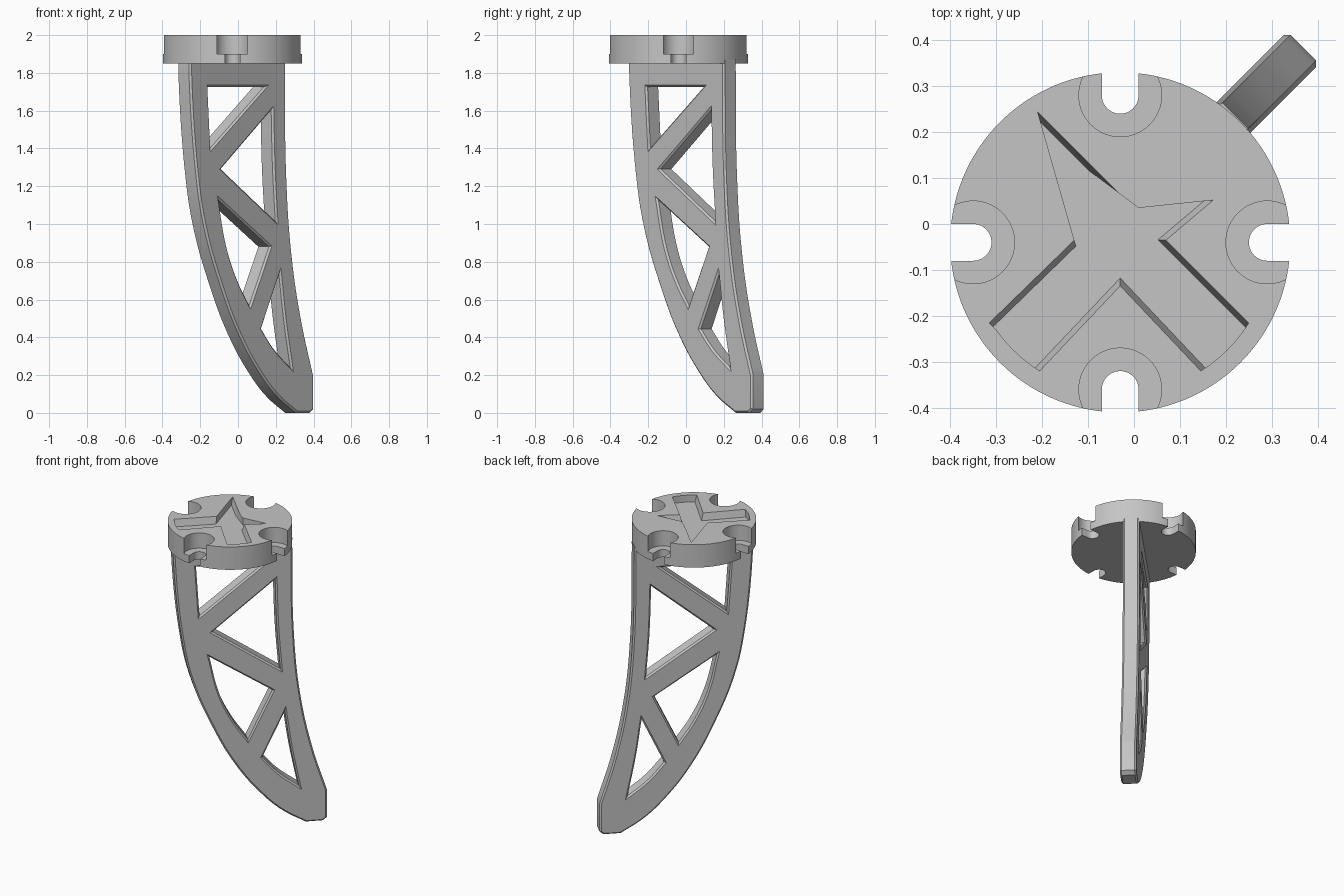
import bpy, bmesh, math
from mathutils import Vector, geometry

if "Cube" in bpy.data.objects:
    bpy.data.objects.remove(bpy.data.objects["Cube"], do_unlink=True)

GREY = (0.56, 0.56, 0.56, 1)
grey = bpy.data.materials.new("plain_grey")
grey.use_nodes = True
grey.diffuse_color = GREY
grey.node_tree.nodes["Principled BSDF"].inputs["Base Color"].default_value = GREY

CENTRE = Vector((-0.03, -0.04))
ROOT2 = math.sqrt(2)


def ring(centre, radius, start=0, end=360, steps=64):
    """Points along an arc, both ends included unless it closes."""
    n = steps if end - start == 360 else steps - 1
    return [centre + Vector((math.cos(a), math.sin(a))) * radius
            for a in (math.radians(start + (end - start) * i / n) for i in range(steps))]


def prism(name, top, z0, z1, bottom=None):
    """Solid between a lower and an upper outline."""
    bm = bmesh.new()
    lo = [bm.verts.new((p.x, p.y, z0)) for p in (bottom or top)]
    hi = [bm.verts.new((p.x, p.y, z1)) for p in top]
    bm.faces.new(lo[::-1])
    bm.faces.new(hi)
    for i in range(len(lo)):
        j = (i + 1) % len(lo)
        bm.faces.new((lo[i], lo[j], hi[j], hi[i]))
    bmesh.ops.recalc_face_normals(bm, faces=bm.faces)
    mesh = bpy.data.meshes.new(name)
    bm.to_mesh(mesh)
    bm.free()
    mesh.materials.append(grey)
    obj = bpy.data.objects.new(name, mesh)
    bpy.context.collection.objects.link(obj)
    return obj


def activate(obj):
    bpy.ops.object.select_all(action='DESELECT')
    obj.select_set(True)
    bpy.context.view_layer.objects.active = obj


def cut(target, cutter):
    activate(target)
    mod = target.modifiers.new("cut", 'BOOLEAN')
    mod.operation, mod.solver, mod.object = 'DIFFERENCE', 'EXACT', cutter
    bpy.ops.object.modifier_apply(modifier=mod.name)
    bpy.data.objects.remove(cutter, do_unlink=True)


def drafted(points, amount):
    """Move only the long diagonal edges of an anticlockwise outline inward."""
    lines = []
    for i, p in enumerate(points):
        edge = points[(i + 1) % len(points)] - p
        d = edge.normalized()
        slanted = edge.length > 0.1 and abs(abs(d.x) - abs(d.y)) < 0.15
        q = p + Vector((-d.y, d.x)) * (amount if slanted else 0)
        lines.append((q, q + d))
    return [geometry.intersect_line_line(*[v.to_3d() for v in lines[i - 1] + lines[i]])[0].to_2d()
            for i in range(len(lines))]


# Round mounting disc
disc = prism("mounting_disc", ring(CENTRE, 0.37, steps=128), 1.85, 2.0)

# Four open bolt slots with wider counterbores
for k in range(4):
    angle = 90 * k
    out = Vector((math.cos(math.radians(angle)), math.sin(math.radians(angle))))
    hole = CENTRE + out * 0.32
    slot = ring(hole, 0.04, angle + 90, angle + 270, 24)
    slot += [slot[-1] + out * 0.2, slot[0] + out * 0.2]
    cut(disc, prism("slot_cutter", slot, 1.8, 2.1))
    cut(disc, prism("counterbore_cutter", ring(hole, 0.09), 1.9, 2.1))

# Shallow star recess with drafted walls
recess = [Vector(p) for p in ((-0.21, 0.245), (-0.13, -0.035), (-0.315, -0.215))]
recess += ring(CENTRE, 0.33, 216, 238, 6)
recess += [Vector((-0.03, -0.135))]
recess += ring(CENTRE, 0.33, 302, 328, 7)
recess += [Vector(p) for p in ((0.07, -0.035), (0.173, 0.052), (0.01, 0.035), (-0.03, 0.065))]
cut(disc, prism("recess_cutter", recess, 1.955, 2.001, drafted(recess, 0.012)))

# Curved blade outline and its four windows: across, height, is it a corner
outline = [(-0.28, 1.87, 1), (-0.28, 1.8, 0), (-0.245, 1.27, 0), (-0.203, 0.99, 0),
           (-0.12, 0.69, 0), (-0.015, 0.41, 0), (0.1, 0.2, 0), (0.185, 0.088, 0),
           (0.285, 0, 1), (0.358, 0, 1), (0.376, 0.02, 1), (0.376, 0.2, 1),
           (0.313, 0.49, 0), (0.263, 0.83, 0), (0.235, 1.24, 0), (0.228, 1.8, 0),
           (0.228, 1.87, 1)]
windows = [
    [(-0.183, 1.725, 1), (-0.168, 1.402, 1), (0.115, 1.725, 1)],
    [(0.155, 1.605, 1), (-0.113, 1.291, 1), (0.177, 1.014, 1), (0.162, 1.3, 0)],
    [(-0.126, 1.128, 1), (-0.083, 0.88, 0), (-0.025, 0.7, 0), (0.038, 0.567, 1), (0.143, 0.88, 1)],
    [(0.196, 0.735, 1), (0.1, 0.445, 1), (0.17, 0.335, 0), (0.256, 0.24, 1), (0.22, 0.5, 0)],
]
BEVEL = 0.01
curve = bpy.data.curves.new("truss_blade", 'CURVE')
curve.dimensions = '2D'
curve.fill_mode = 'BOTH'
curve.resolution_u = 8
curve.extrude = 0.0495 - BEVEL
curve.bevel_depth = BEVEL
curve.bevel_resolution = 0
curve.offset = -BEVEL
curve.materials.append(grey)
for loop in [outline] + windows:
    spline = curve.splines.new('BEZIER')
    spline.bezier_points.add(len(loop) - 1)
    spline.use_cyclic_u = True
    for point, (across, height, corner) in zip(spline.bezier_points, loop):
        point.co = (across * ROOT2, height, 0)
        point.handle_left_type = point.handle_right_type = 'VECTOR' if corner else 'AUTO'
blade = bpy.data.objects.new("truss_blade", curve)
bpy.context.collection.objects.link(blade)
blade.location = (-0.0075, 0.0075, 0)
blade.rotation_euler = (math.pi / 2, 0, math.pi / 4)
activate(blade)
bpy.ops.object.convert(target='MESH')

# Join the seams between faces and walls, then smooth the curves
blade = bpy.context.view_layer.objects.active
bm = bmesh.new()
bm.from_mesh(blade.data)
bmesh.ops.remove_doubles(bm, verts=bm.verts, dist=0.0005)
bmesh.ops.recalc_face_normals(bm, faces=bm.faces)
bm.to_mesh(blade.data)
bm.free()
for obj in (disc, blade):
    activate(obj)
    bpy.ops.object.shade_smooth_by_angle(angle=math.radians(25))
